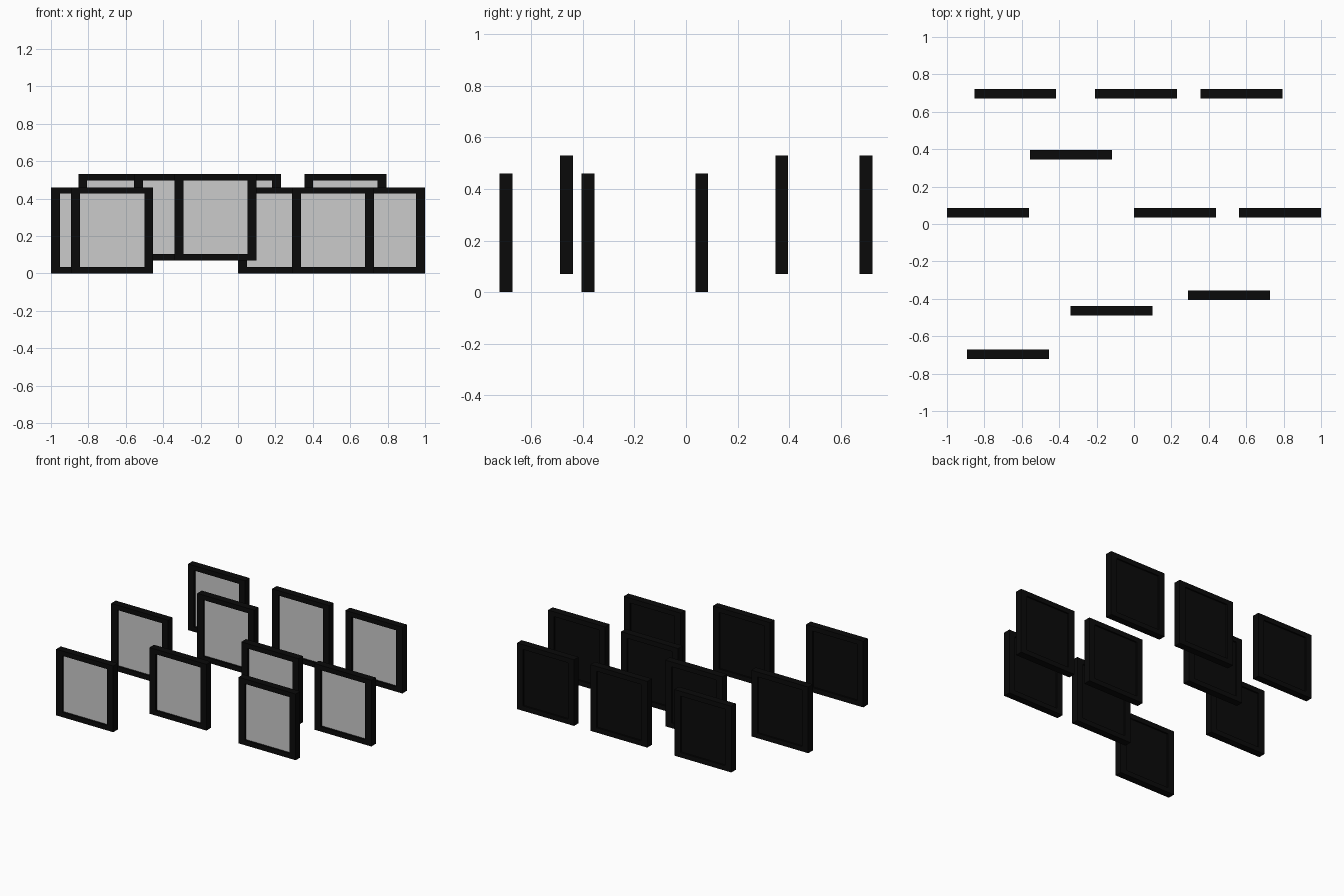
import bpy, bmesh

if "Cube" in bpy.data.objects:
    bpy.data.objects.remove(bpy.data.objects["Cube"])

W, D, H = 0.438, 0.05, 0.46      # outer size of one picture frame
SIDE, RAIL = 0.047, 0.034        # border widths

black = bpy.data.materials.new("black_frame")
black.diffuse_color = (0.003, 0.003, 0.003, 1)
black.use_nodes = True
black.node_tree.nodes["Principled BSDF"].inputs["Base Color"].default_value = black.diffuse_color


def ring_mesh():
    """Rectangular border: four loops bridged into a closed ring."""
    bm = bmesh.new()

    def loop(w, h, y):
        return [bm.verts.new((sx * w / 2, y, H / 2 + sz * h / 2))
                for sx, sz in ((-1, -1), (1, -1), (1, 1), (-1, 1))]

    iw, ih = W - 2 * SIDE, H - 2 * RAIL
    loops = [loop(W, H, -D / 2), loop(W, H, D / 2),
             loop(iw, ih, D / 2), loop(iw, ih, -D / 2)]
    for a, b in zip(loops, loops[1:] + loops[:1]):
        for i in range(4):
            j = (i + 1) % 4
            bm.faces.new((a[i], a[j], b[j], b[i]))
    return finish(bm, "frame_border", black)


def board_mesh(name, y0, y1, mat=None):
    """Flat board filling the frame opening between two depths."""
    bm = bmesh.new()
    bmesh.ops.create_cube(bm, size=1)
    size = (W - 2 * SIDE, y1 - y0, H - 2 * RAIL)
    bmesh.ops.scale(bm, vec=size, verts=bm.verts)
    bmesh.ops.translate(bm, vec=(0, (y0 + y1) / 2, H / 2), verts=bm.verts)
    return finish(bm, name, mat)


def finish(bm, name, mat):
    bmesh.ops.recalc_face_normals(bm, faces=bm.faces)
    me = bpy.data.meshes.new(name)
    bm.to_mesh(me)
    bm.free()
    if mat:
        me.materials.append(mat)
    return me


parts = {
    "frame_border": ring_mesh(),
    "picture_panel": board_mesh("picture_panel", -0.011, 0.0),
    "backing_board": board_mesh("backing_board", 0.0, 0.015, black),
}

# Rows of frames: depth, base height, x centres
rows = [
    (0.697, 0.07, (-0.635, 0.011, 0.574)),
    (0.371, 0.07, (-0.337,)),
    (0.061, 0.0, (-0.781, 0.22, 0.781)),
    (-0.380, 0.0, (0.508,)),
    (-0.463, 0.07, (-0.12,)),
    (-0.697, 0.0, (-0.673,)),
]
for y, z, xs in rows:
    for x in xs:
        for name, mesh in parts.items():
            ob = bpy.data.objects.new(name, mesh)
            ob.location = (x, y, z)
            bpy.context.collection.objects.link(ob)
